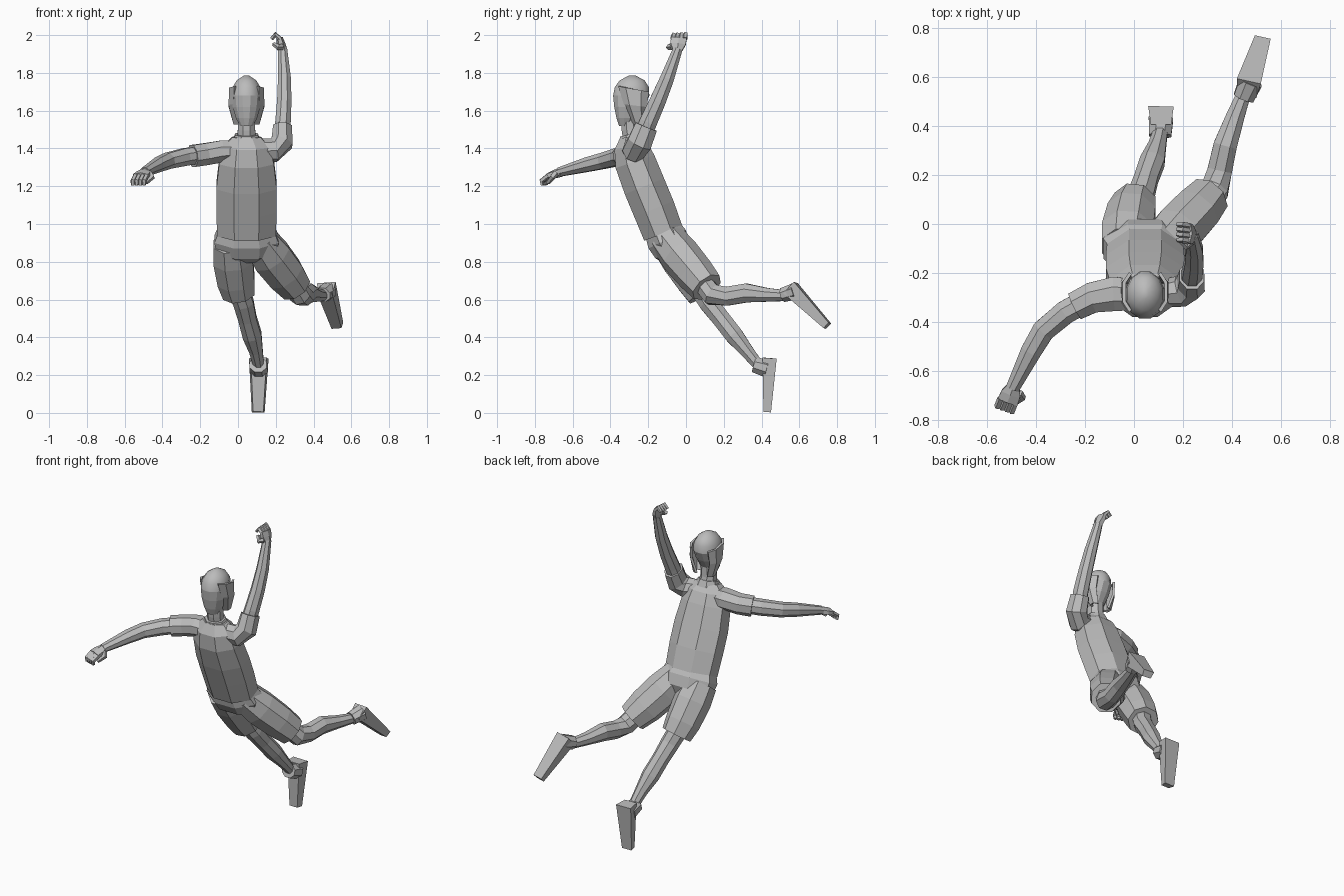
import bpy
import bmesh
import math
from mathutils import Vector

if "Cube" in bpy.data.objects:
    bpy.data.objects.remove(bpy.data.objects["Cube"], do_unlink=True)

grey = bpy.data.materials.new("plain grey")
grey.use_nodes = True
colour = (.5, .5, .5, 1)
grey.diffuse_color = colour
grey.node_tree.nodes["Principled BSDF"].inputs["Base Color"].default_value = colour


def finish(name, bm):
    """Turn a bmesh into a named grey object."""
    bmesh.ops.recalc_face_normals(bm, faces=bm.faces)
    mesh = bpy.data.meshes.new(name)
    bm.to_mesh(mesh)
    bm.free()
    mesh.materials.append(grey)
    obj = bpy.data.objects.new(name, mesh)
    bpy.context.scene.collection.objects.link(obj)
    return obj


def loft(name, points, widths, depths=None, side=(1, 0, 0), sides=8, level=False):
    """Skin polygon rings along a path; side is the direction of the widths."""
    depths = depths or widths
    points = [Vector(p) for p in points]
    bm = bmesh.new()
    rings = []
    grow = 1 / math.cos(math.pi / sides)
    for i, point in enumerate(points):
        before, after = points[max(i - 1, 0)], points[min(i + 1, len(points) - 1)]
        along = Vector((0, 0, 1)) if level else (after - before).normalized()
        across = Vector(side)
        across = (across - along * across.dot(along)).normalized()
        deep = along.cross(across)
        ring = []
        for k in range(sides):
            angle = math.tau * (k + .5) / sides
            offset = across * math.cos(angle) * widths[i] + deep * math.sin(angle) * depths[i]
            ring.append(bm.verts.new(point + offset * grow))
        rings.append(ring)
    for low, high in zip(rings, rings[1:]):
        for k in range(sides):
            n = (k + 1) % sides
            bm.faces.new((low[k], low[n], high[n], high[k]))
    bm.faces.new(rings[0])
    bm.faces.new(rings[-1])
    return finish(name, bm)


def wedge(name, heel, toe, up, heel_size, toe_size):
    """Tapered block from heel to toe; sizes are half width and thickness."""
    heel, toe, up = Vector(heel), Vector(toe), Vector(up).normalized()
    across = (toe - heel).cross(up).normalized()
    bm = bmesh.new()
    corners = []
    for centre, (half, thick) in ((heel, heel_size), (toe, toe_size)):
        for sx, h in ((-1, 0), (1, 0), (.8, 1), (-.8, 1)):
            corners.append(bm.verts.new(centre + across * half * sx + up * thick * h))
    bmesh.ops.convex_hull(bm, input=corners)
    bmesh.ops.dissolve_limit(bm, angle_limit=.05, verts=bm.verts, edges=bm.edges)
    return finish(name, bm)


def hand(name, wrist, knuckle, curl, across, thumb):
    """Palm, four curled fingers and a thumb."""
    wrist, knuckle, curl, across = (Vector(v) for v in (wrist, knuckle, curl, across))
    across.normalize()
    loft(name + "_palm", [wrist, wrist.lerp(knuckle, .5), knuckle],
         [.025, .04, .042], [.022, .02, .015], side=across, sides=6)
    reach = (knuckle - wrist) * .3
    for i in range(4):
        base = knuckle + across * (i - 1.5) * .021
        loft(f"{name}_finger_{i + 1}", [base - reach * .3, base + reach + curl * .4, base + curl],
             [.011, .011, .008], side=across, sides=5)
    root = wrist.lerp(knuckle, .3) + across * thumb * .03
    loft(name + "_thumb", [root, root + across * thumb * .02 + curl * .4, root + reach + curl * .9],
         [.014, .013, .009], side=across, sides=5)


# Shirt, leaning forward
loft("shirt", [(.045, -.12, .95), (.045, -.17, 1.08), (.045, -.22, 1.2), (.045, -.27, 1.33),
               (.045, -.29, 1.41), (.045, -.295, 1.46)],
     [.155, .16, .16, .145, .125, .075], [.108, .112, .112, .108, .09, .055])
loft("collar", [(.045, -.285, 1.43), (.045, -.295, 1.475)], [.075, .06], [.065, .055])

# Neck, head and cap of the skull
loft("neck", [(.045, -.28, 1.42), (.045, -.295, 1.5), (.045, -.3, 1.6)],
     [.052, .046, .046], [.048, .046, .046])
head = loft("head", [(.045, -.32, 1.52), (.045, -.312, 1.56), (.045, -.3, 1.62), (.045, -.29, 1.68),
                     (.045, -.287, 1.725), (.045, -.285, 1.76), (.045, -.285, 1.785)],
            [.035, .056, .073, .079, .073, .052, .015],
            [.035, .056, .08, .096, .09, .066, .02], sides=12, level=True)
for face in head.data.polygons:
    face.use_smooth = face.center.z > 1.68

# Curved side pieces beside the face
for label, sign in (("left", 1), ("right", -1)):
    bm = bmesh.new()
    rows = []
    for z, front, back, bulge in ((1.7, -.355, -.2, .09), (1.62, -.325, -.212, .094), (1.53, -.275, -.225, .068)):
        row = []
        for t, inset in ((0, .03), (.25, .005), (.75, .005), (1, .03)):
            x = .045 + sign * (bulge - inset)
            row.append(bm.verts.new((x, front + (back - front) * t, z + .03 * (1 - t) * (z - 1.53) / .17)))
        rows.append(row)
    for a, b in zip(rows, rows[1:]):
        for k in range(3):
            bm.faces.new((a[k], a[k + 1], b[k + 1], b[k]))
    piece = finish(label + "_side_piece", bm)
    thick = piece.modifiers.new("thickness", "SOLIDIFY")
    thick.thickness = .014
    thick.offset = 0

# Right arm, reaching forward and out
up = (0, 0, 1)
loft("right_sleeve", [(.03, -.29, 1.385), (-.08, -.285, 1.385), (-.17, -.3, 1.37), (-.24, -.335, 1.36)],
     [.05, .058, .058, .058], [.06, .07, .062, .058], side=up)
loft("right_arm", [(-.18, -.305, 1.37), (-.28, -.36, 1.355), (-.37, -.435, 1.335),
                   (-.42, -.52, 1.315), (-.495, -.67, 1.275)],
     [.044, .046, .042, .038, .024], [.048, .048, .046, .042, .028], side=up)
hand("right_hand", (-.49, -.66, 1.275), (-.515, -.725, 1.255), (-.012, -.025, -.05), (1, -.35, 0), 1)

# Left arm, raised overhead
loft("left_sleeve", [(.1, -.285, 1.395), (.19, -.275, 1.39), (.232, -.245, 1.43), (.236, -.21, 1.515)],
     [.05, .06, .065, .06], [.055, .06, .058, .05], side=(0, 1, -.3))
loft("left_arm", [(.225, -.24, 1.44), (.238, -.2, 1.54), (.245, -.15, 1.65), (.246, -.1, 1.77), (.236, -.042, 1.93)],
     [.045, .047, .043, .037, .025], [.04, .041, .038, .034, .024], side=(0, 1, 0))
hand("left_hand", (.236, -.045, 1.92), (.22, -.038, 1.985), (-.042, .005, -.005), (0, 1, .05), -1)

# Shorts
loft("pelvis", [(.045, -.13, .98), (.045, -.1, .92), (.045, -.07, .86), (.045, -.05, .82)],
     [.145, .17, .16, .09], [.095, .11, .1, .06])
loft("right_shorts_leg", [(-.035, -.095, .9), (-.025, -.03, .81), (-.01, .045, .7), (.005, .09, .63)],
     [.095, .105, .098, .085], [.09, .1, .095, .085])
loft("left_shorts_leg", [(.11, -.1, .92), (.175, -.03, .83), (.25, .05, .735), (.305, .11, .665)],
     [.09, .105, .1, .083], [.09, .1, .095, .085], side=(1, 0, .5))

# Lower legs
loft("right_leg", [(-.005, .06, .68), (.03, .12, .58), (.05, .185, .5), (.075, .255, .41), (.095, .32, .33), (.11, .385, .25)],
     [.055, .053, .048, .05, .036, .028], [.055, .05, .048, .048, .036, .028])
loft("left_leg", [(.27, .07, .71), (.33, .14, .625), (.35, .22, .618), (.372, .32, .635), (.41, .43, .625), (.455, .55, .62)],
     [.055, .056, .05, .048, .038, .027], [.05, .056, .05, .05, .036, .027])

# Shoes with ankle cuffs, toes pointed down
wedge("right_shoe", (.11, .48, .287), (.107, .45, .003), (0, -1, .08), (.052, .075), (.034, .04))
loft("right_cuff", [(.107, .36, .255), (.11, .43, .235)], [.045, .05], [.04, .048])
wedge("left_shoe", (.468, .582, .69), (.525, .762, .475), (-.1, -.7, -.7), (.05, .085), (.033, .04))
loft("left_cuff", [(.447, .515, .625), (.475, .58, .645)], [.042, .048], [.038, .044])
